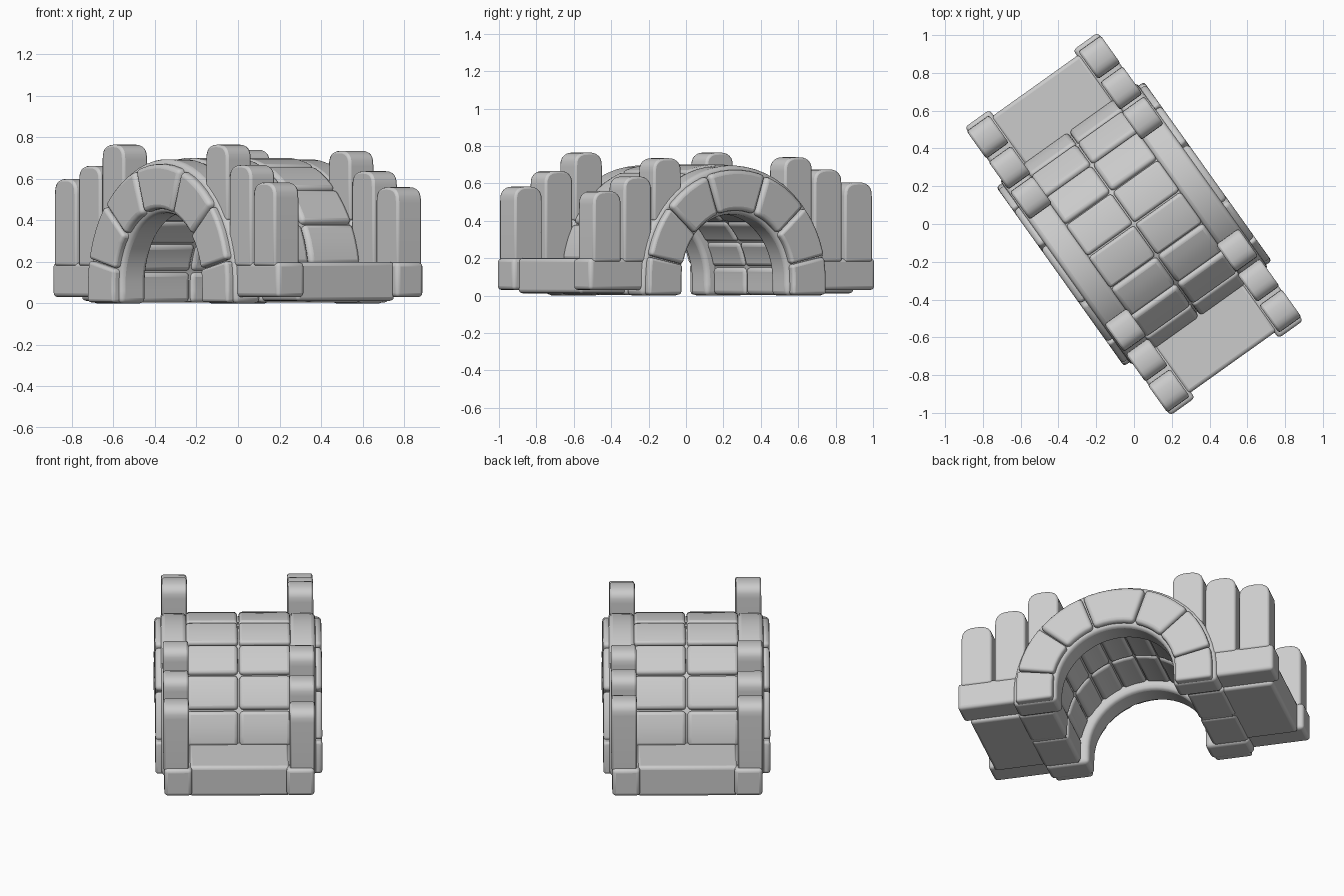
import bpy, bmesh, math
from mathutils import Matrix

if "Cube" in bpy.data.objects:
    bpy.data.objects.remove(bpy.data.objects["Cube"])

YAW = Matrix.Rotation(math.radians(-54.5), 4, 'Z')   # bridge runs diagonally
ZC = 0.09                                            # height of the arch centre

stone = bpy.data.materials.new("grey_stone")
stone.diffuse_color = (0.6, 0.6, 0.6, 1)
stone.use_nodes = True
stone.node_tree.nodes["Principled BSDF"].inputs["Base Color"].default_value = stone.diffuse_color


def extrude_profile(name, pts, v0, v1, bevel=0.02, segments=3):
    """Closed profile in length/height, extruded across the bridge width."""
    bm = bmesh.new()
    a = [bm.verts.new((x, v0, z)) for x, z in pts]
    b = [bm.verts.new((x, v1, z)) for x, z in pts]
    n = len(pts)
    bm.faces.new(a)
    bm.faces.new(b[::-1])
    for i in range(n):
        j = (i + 1) % n
        bm.faces.new((a[j], a[i], b[i], b[j]))
    bmesh.ops.recalc_face_normals(bm, faces=bm.faces)
    me = bpy.data.meshes.new(name)
    bm.to_mesh(me)
    bm.free()
    me.materials.append(stone)
    ob = bpy.data.objects.new(name, me)
    bpy.context.collection.objects.link(ob)
    ob.matrix_world = YAW
    if bevel:
        m = ob.modifiers.new("rounded_edges", 'BEVEL')
        m.width = bevel
        m.segments = segments
        m.limit_method = 'ANGLE'
        m.angle_limit = math.radians(35)
    bpy.ops.object.select_all(action='DESELECT')
    ob.select_set(True)
    bpy.context.view_layer.objects.active = ob
    bpy.ops.object.shade_smooth_by_angle(angle=math.radians(40))
    return ob


def arch_point(r, a):
    """Point on a half circle; angles past 0 or 180 run straight down the legs."""
    if a < 0:
        return (r, ZC + a * 0.01)
    if a > 180:
        return (-r, ZC - (a - 180) * 0.01)
    t = math.radians(a)
    return (r * math.cos(t), ZC + r * math.sin(t))


def arch_block(name, a0, a1, r0, r1, v0, v1, bevel=0.02):
    angles = [a0] + [a for a in range(-3, 190, 6) if a0 + 2 < a < a1 - 2] + [a1]
    pts = [arch_point(r1, a) for a in angles]
    pts += [arch_point(r0, a) for a in reversed(angles)]
    return extrude_profile(name, pts, v0, v1, bevel)


def box(name, u0, u1, v0, v1, z0, z1, bevel=0.02):
    return extrude_profile(name, [(u0, z0), (u1, z0), (u1, z1), (u0, z1)], v0, v1, bevel)


# Solid core of the vault
arch_block("arch_core", -8, 188, 0.405, 0.585, -0.40, 0.40, 0)

# Two columns of paving stones that also line the tunnel
rows = [-9, 9] + [9 + 20.25 * i for i in range(1, 9)] + [189]
for i in range(len(rows) - 1):
    for v0, v1 in ((-0.30, -0.004), (0.004, 0.30)):
        arch_block("paving_stone", rows[i] + 0.4, rows[i + 1] - 0.4, 0.39, 0.612, v0, v1, 0.022)

# Curbs and face stones on both sides
face = [-9, 12, 41, 71, 109, 139, 168, 189]
for s in (-1, 1):
    lo, hi = sorted((s * 0.295, s * 0.445))
    arch_block("curb_band", -9, 189, 0.345, 0.605, lo, hi, 0.025)
    lo, hi = sorted((s * 0.40, s * 0.48))
    for a0, a1 in zip(face, face[1:]):
        arch_block("face_stone", a0 + 0.5, a1 - 0.5, 0.365, 0.582, lo, hi, 0.025)

# End slabs and corner blocks
for e in (-1, 1):
    u0, u1 = sorted((e * 0.56, e * 0.90))
    box("end_slab", u0, u1, -0.29, 0.29, 0.012, 0.20)
    for s in (-1, 1):
        u0, u1 = sorted((e * 0.57, e * 0.937))
        v0, v1 = sorted((s * 0.272, s * 0.432))
        box("corner_block", u0, u1, v0, v1, 0.03, 0.198)


def post(name, u, v, z0, z1, half=0.09, dome=0.075):
    pts = [(u - half, z0), (u + half, z0)]
    for k in range(13):
        t = math.pi * k / 12
        c, sn = math.cos(t), math.sin(t)
        # slightly squared dome
        pts.append((u + half * math.copysign(abs(c) ** 0.75, c), z1 - dome + dome * sn ** 0.75))
    extrude_profile(name, pts, v - 0.073, v + 0.073, 0.012, 2)


# Three stepped railing posts at every corner: outer, middle, inner
heights = {(1, -1): (0.583, 0.667, 0.765), (1, 1): (0.56, 0.637, 0.735),
           (-1, -1): (0.60, 0.663, 0.765), (-1, 1): (0.605, 0.675, 0.74)}
for (e, s), tops in heights.items():
    for name, u, z0, top in zip(("outer_post", "middle_post", "inner_post"),
                                (0.825, 0.625, 0.43), (0.18, 0.18, 0.40), tops):
        post(name, e * u, s * 0.363, z0, top)
